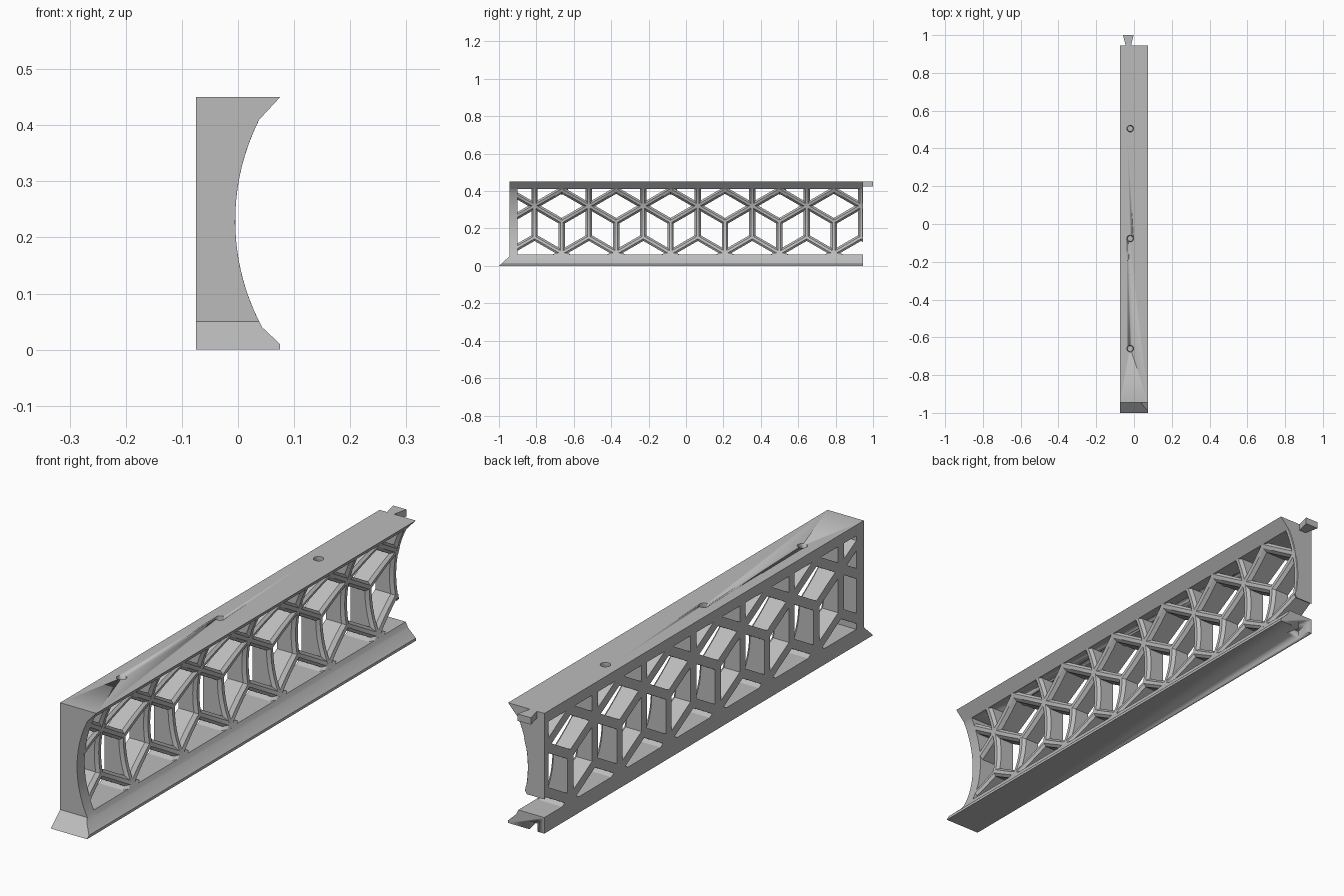
import bpy, bmesh, math
from mathutils import Vector

if "Cube" in bpy.data.objects:
    bpy.data.objects.remove(bpy.data.objects["Cube"])

mat = bpy.data.materials.new("plain_grey")
mat.use_nodes = True
GREY = (0.5, 0.5, 0.5, 1)
mat.diffuse_color = GREY
mat.node_tree.nodes["Principled BSDF"].inputs["Base Color"].default_value = GREY

BACK, FRONT, TOP, END = -0.075, 0.075, 0.45, 0.945
WALL = -0.90                       # inner face of the end wall
BEAM_TOP, BEAM_LOW = 0.41, 0.06    # edges of the lattice opening


def curve_x(z):
    """Concave face of the section: a circular arc."""
    return -0.005 + 0.4 - math.sqrt(0.16 - (z - 0.23) ** 2)


def arc(z0, z1, n):
    zs = [z0 + (z1 - z0) * i / n for i in range(n + 1)]
    return [(curve_x(z), z) for z in zs]


def finish(bm, name):
    bmesh.ops.recalc_face_normals(bm, faces=bm.faces)
    mesh = bpy.data.meshes.new(name)
    bm.to_mesh(mesh)
    bm.free()
    mesh.materials.append(mat)
    ob = bpy.data.objects.new(name, mesh)
    bpy.context.collection.objects.link(ob)
    bpy.ops.object.select_all(action='DESELECT')
    ob.select_set(True)
    bpy.context.view_layer.objects.active = ob
    bpy.ops.object.shade_smooth_by_angle(angle=math.radians(25))
    return ob


def loft(bm, rings):
    """Skin equal rings of points and cap both ends."""
    rows = [[bm.verts.new(p) for p in ring] for ring in rings]
    n = len(rows[0])
    for a, b in zip(rows, rows[1:]):
        for i in range(n):
            j = (i + 1) % n
            bm.faces.new((a[i], a[j], b[j], b[i]))
    bm.faces.new(rows[0])
    bm.faces.new(rows[-1][::-1])


def prism(name, section, y0, y1):
    bm = bmesh.new()
    loft(bm, [[(x, y, z) for x, z in section] for y in (y0, y1)])
    return finish(bm, name)


def clip(bm, point, outward):
    bmesh.ops.bisect_plane(bm, geom=bm.verts[:] + bm.edges[:] + bm.faces[:],
                           plane_co=point, plane_no=outward, clear_outer=True)
    edges = [e for e in bm.edges if e.is_boundary]
    if edges:
        bmesh.ops.holes_fill(bm, edges=edges, sides=0)


def cut(ob, cutter):
    mod = ob.modifiers.new("cut", 'BOOLEAN')
    mod.operation, mod.solver, mod.object = 'DIFFERENCE', 'EXACT', cutter
    cutter.hide_render = True
    bpy.context.view_layer.objects.active = ob
    bpy.ops.object.modifier_apply(modifier=mod.name)
    bpy.data.objects.remove(cutter)


def dovetail(name, half0, half1, y0, y1, z0, z1):
    """Wedge-shaped joint, narrow at y0 and wide at y1."""
    bm = bmesh.new()
    loft(bm, [[(-0.03 - h, y, z0), (-0.03 + h, y, z0), (-0.03 + h, y, z1), (-0.03 - h, y, z1)]
              for h, y in ((half0, y0), (half1, y1))])
    return finish(bm, name)


# Long beams and end wall
foot = [(BACK, 0), (FRONT, 0), (FRONT, 0.01)]
top_beam = prism("top_beam", [(BACK, BEAM_TOP), (curve_x(BEAM_TOP), BEAM_TOP),
                              (FRONT, TOP), (BACK, TOP)], -END, END)
bottom_beam = prism("bottom_beam", foot + arc(0.04, BEAM_LOW, 3) + [(BACK, BEAM_LOW)], -END, END)
prism("end_wall", foot + arc(0.04, BEAM_TOP, 20) + [(FRONT, TOP), (BACK, TOP)], -END, WALL)

# Sloping toe at the front end
bm = bmesh.new()
toe = foot + arc(0.04, 0.05, 2) + [(BACK, 0.05)]
loft(bm, [[(x, y, z) for x, z in toe] for y in (-1, -END)])
clip(bm, (0, -1, 0), Vector((0, -0.05, 0.055)))
finish(bm, "front_toe")

# Joint tab on top, matching socket below
dovetail("joint_tab", 0.014, 0.028, END - 0.002, 1.0, 0.424, TOP)
cut(bottom_beam, dovetail("socket_cutter", 0.016, 0.03, END + 0.001, 0.885, -0.01, 0.03))

# Lattice of diamonds
PITCH = 0.291
R = PITCH / math.sqrt(3)
W, CHAMFER = 0.017, 0.011


def add_strut(target, a, b):
    d = Vector((b[0] - a[0], b[1] - a[1])).normalized()
    side = Vector((-d.y, d.x))
    rings = []
    for i in range(9):
        t = i / 8
        y, z = a[0] + (b[0] - a[0]) * t, a[1] + (b[1] - a[1]) * t
        ring = []
        for s, depth in ((-W, None), (-W, CHAMFER), (-W * 0.4, 0),
                         (W * 0.4, 0), (W, CHAMFER), (W, None)):
            py, pz = y + side.x * s, z + side.y * s
            x = BACK if depth is None else curve_x(min(max(pz, 0), TOP)) - depth
            ring.append((x, py, pz))
        rings.append(ring)
    bm = bmesh.new()
    loft(bm, rings)
    for point, normal in (((0, END, 0), (0, 1, 0)), ((0, WALL - 0.01, 0), (0, -1, 0)),
                          ((0, 0, BEAM_TOP + 0.005), (0, 0, 1)),
                          ((0, 0, BEAM_LOW - 0.005), (0, 0, -1))):
        if bm.verts:
            clip(bm, point, normal)
    if bm.verts:
        bmesh.ops.recalc_face_normals(bm, faces=bm.faces)
        part = bpy.data.meshes.new("strut")
        bm.to_mesh(part)
        target.from_mesh(part)
        bpy.data.meshes.remove(part)
    bm.free()


lattice = bmesh.new()
for row in (0, 1, -1):
    for k in range(-2, 9):
        hub = (-0.81 + PITCH * (k + 0.5 * (row % 2)), 0.321 - row * 1.5 * R)
        for s in range(6):
            ang = math.radians(30 + 60 * s)
            tip = (hub[0] + R * math.cos(ang), hub[1] + R * math.sin(ang))
            add_strut(lattice, hub, tip)
finish(lattice, "diamond_lattice")

# Pin holes in the top beam, with rounded bosses beneath
for i, y in enumerate((-0.66, -0.077, 0.505)):
    bm = bmesh.new()
    bmesh.ops.create_uvsphere(bm, u_segments=20, v_segments=12, radius=0.03)
    bmesh.ops.translate(bm, vec=(-0.02, y, 0.412), verts=bm.verts)
    clip(bm, (0, 0, 0.415), (0, 0, 1))
    boss = finish(bm, f"pin_boss_{i + 1}")
    for target in (top_beam, boss):
        bm = bmesh.new()
        bmesh.ops.create_cone(bm, cap_ends=True, segments=16, radius1=0.012,
                              radius2=0.019, depth=0.07)
        bmesh.ops.translate(bm, vec=(-0.02, y, TOP - 0.025), verts=bm.verts)
        cut(target, finish(bm, "hole_cutter"))
